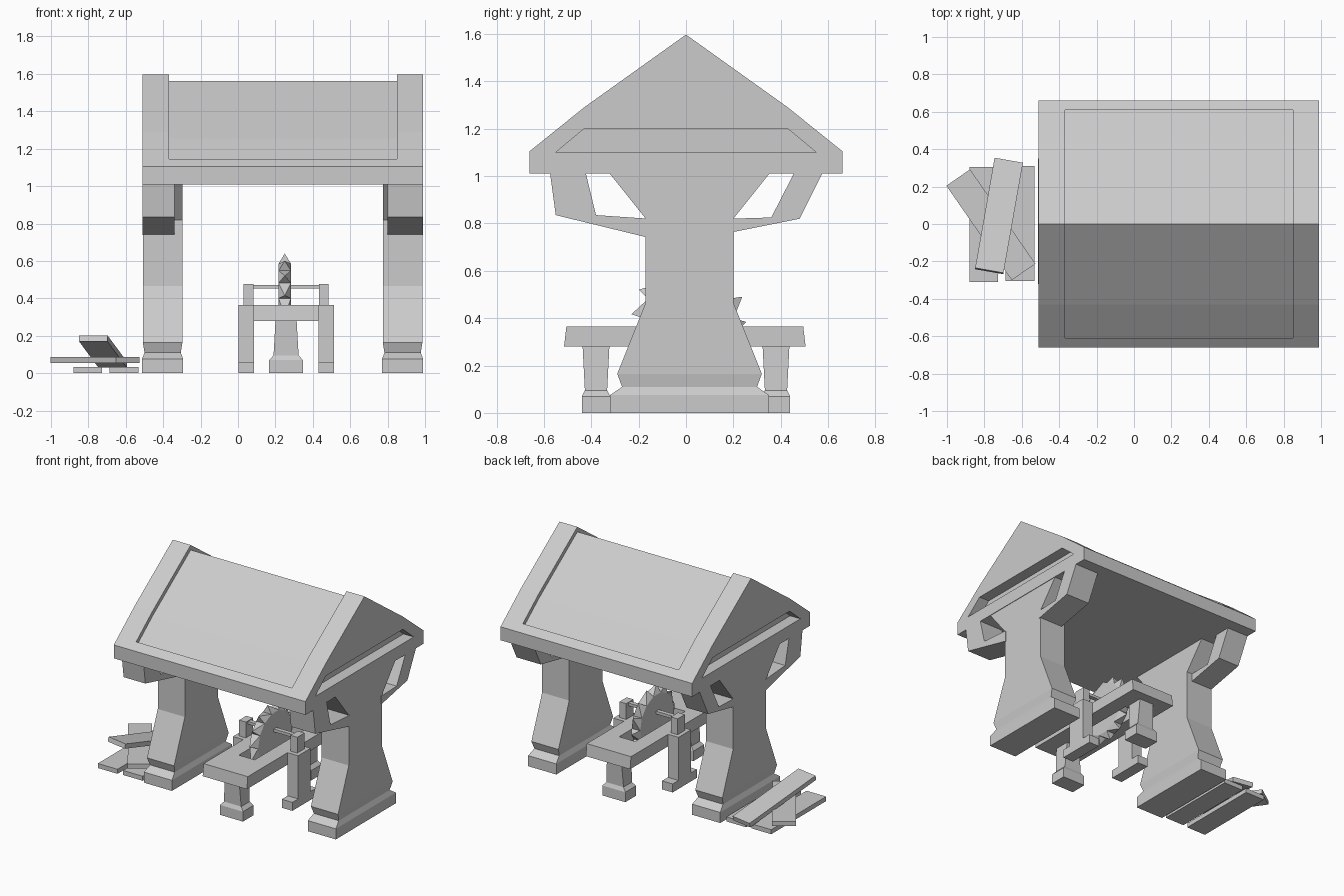
import bpy, bmesh, math
from mathutils import Vector

if "Cube" in bpy.data.objects:
    bpy.data.objects.remove(bpy.data.objects["Cube"])


def finish(name, bm):
    bmesh.ops.recalc_face_normals(bm, faces=bm.faces)
    me = bpy.data.meshes.new(name)
    bm.to_mesh(me)
    bm.free()
    ob = bpy.data.objects.new(name, me)
    bpy.context.collection.objects.link(ob)
    return ob


def prism(name, yz, x0, x1):
    """Extrude a y-z outline along x."""
    bm = bmesh.new()
    f = bm.faces.new([bm.verts.new((x0, y, z)) for y, z in yz])
    r = bmesh.ops.extrude_face_region(bm, geom=[f])
    bmesh.ops.translate(bm, vec=(x1 - x0, 0, 0),
                        verts=[v for v in r["geom"] if isinstance(v, bmesh.types.BMVert)])
    return finish(name, bm)


def loft(name, cx, cy, rows):
    """Stack of rectangles: rows of (z, half x, half y)."""
    bm = bmesh.new()
    rings = [[bm.verts.new((cx + sx * hx, cy + sy * hy, z))
              for sx, sy in ((-1, -1), (1, -1), (1, 1), (-1, 1))] for z, hx, hy in rows]
    bm.faces.new(rings[0])
    bm.faces.new(rings[-1])
    for a, b in zip(rings, rings[1:]):
        for i in range(4):
            j = (i + 1) % 4
            bm.faces.new((a[i], a[j], b[j], b[i]))
    return finish(name, bm)


def box(name, x0, x1, y0, y1, z0, z1):
    return prism(name, [(y0, z0), (y1, z0), (y1, z1), (y0, z1)], x0, x1)


def cut(ob, cutter):
    m = ob.modifiers.new("cut", "BOOLEAN")
    m.operation = "DIFFERENCE"
    m.solver = "EXACT"
    m.object = cutter
    bpy.context.view_layer.objects.active = ob
    bpy.ops.object.modifier_apply(modifier=m.name)
    bpy.data.objects.remove(cutter)


# Roof with sunken slope panels and a slot in each gable
roof = prism("roof", [(-.66, 1.01), (.66, 1.01), (.66, 1.105), (.43, 1.29),
                      (0, 1.597), (-.43, 1.29), (-.66, 1.105)], -.51, .99)
cut(roof, prism("panel_cutter", [(-.61, 1.11), (-.43, 1.255), (0, 1.562), (.43, 1.255),
                                 (.61, 1.11), (.61, 1.8), (-.61, 1.8)], -.37, .85))
slot = [(-.55, 1.10), (.55, 1.10), (.43, 1.20), (-.43, 1.20)]
for x0, x1 in ((-.6, -.43), (.91, 1.1)):
    cut(roof, prism("slot_cutter", slot, x0, x1))

# Pillars with flared heads, waisted feet and elbow braces
for side, cx, bx0, bx1 in (("left", -.403, -.51, -.34), ("right", .88, .80, .99)):
    loft(side + "_pillar", cx, .015,
         [(0, .11, .335), (.075, .11, .335), (.11, .097, .285), (.165, .106, .305),
          (.465, .106, .185), (.82, .106, .185), (1.02, .106, .345)])
    prism(side + "_front_brace", [(-.575, 1.02), (-.55, .835), (-.16, .74),
                                  (-.16, .82), (-.38, .835), (-.425, 1.02)], bx0, bx1)
    prism(side + "_back_brace", [(.58, 1.02), (.48, .82), (.19, .762),
                                 (.19, .82), (.36, .825), (.46, 1.02)], bx0, bx1)

# Saw table with blade slot
table = loft("table_top", .257, -.005, [(.28, .173, .51), (.365, .173, .50)])
cut(table, box("blade_slot_cutter", .195, .32, -.27, .29, .2, .5))

# Pedestal legs at each end of the table
for name, cy in (("front_leg", -.38), ("back_leg", .38)):
    loft(name, .257, cy, [(0, .09, .06), (.07, .09, .06), (.095, .067, .047),
                          (.29, .056, .057)])

# Side posts that carry the axle
for side, x0, x1, u0, u1 in (("left", .003, .086, .03, .083), ("right", .43, .513, .433, .485)):
    box(side + "_post", x0, x1, -.06, .08, 0, .365)
    box(side + "_post_foot", x0, x1, -.125, .145, 0, .06)
    box(side + "_axle_holder", u0, u1, -.03, .05, .36, .477)
box("axle", .06, .46, -.005, .025, .452, .472)

# Saw blade: disc with hooked pointed teeth
bm = bmesh.new()
N, CY, CZ = 14, .012, .40


def rim(x, r, i):
    a = 2 * math.pi * i / N
    return bm.verts.new((x, CY + r * math.cos(a), CZ + r * math.sin(a)))


left = [rim(.217, .19, i) for i in range(N)]
right = [rim(.283, .19, i) for i in range(N)]
bm.faces.new(left)
bm.faces.new(right)
for i in range(N):
    j = (i + 1) % N
    tip = rim(.25, .243, i + .85)
    loop = (left[i], left[j], right[j], right[i])
    for k in range(4):
        bm.faces.new((loop[k], loop[(k + 1) % 4], tip))
finish("saw_blade", bm)

# Loose planks beside the left pillar
for name, loc, rot in (("ground_plank_outer", (-.803, -.003, .0175), (0, 0, 0)),
                       ("ground_plank_inner", (-.61, .003, .0175), (0, 0, 0)),
                       ("crossed_plank", (-.765, -.004, .07), (0, 0, 34.7)),
                       ("leaning_plank", (-.722, .043, .116), (-13.2, 0, -10))):
    p = box(name, -.077, .077, -.307, .307, -.016, .016)
    p.location = Vector(loc)
    p.rotation_euler = [math.radians(a) for a in rot]
